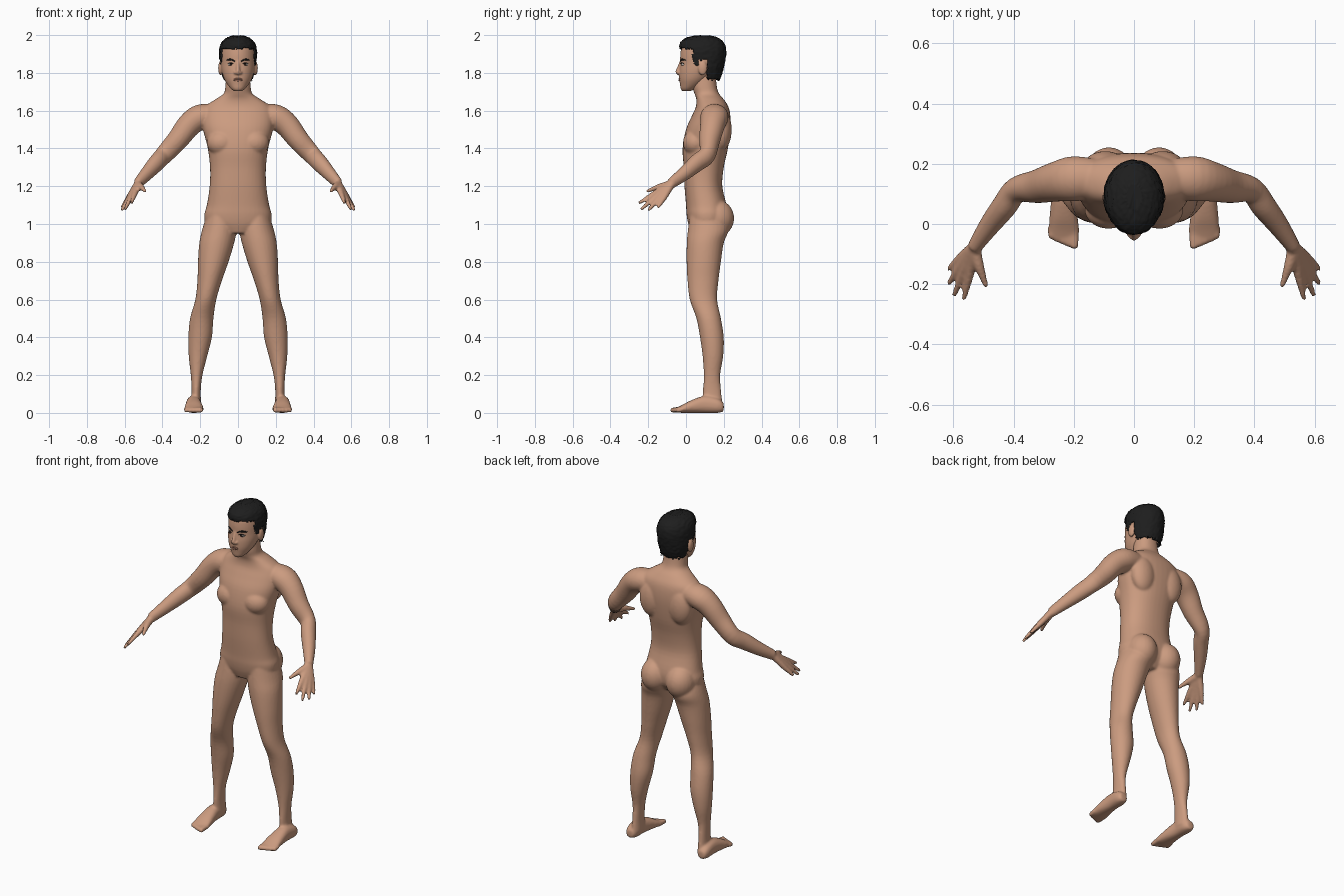
import bpy, bmesh, math, random
from mathutils import Vector, Matrix

random.seed(4)
cube = bpy.data.objects.get("Cube")
if cube:
    bpy.data.objects.remove(cube, do_unlink=True)


def material(name, rgb):
    m = bpy.data.materials.new(name)
    m.use_nodes = True
    m.diffuse_color = (*rgb, 1)
    bsdf = m.node_tree.nodes["Principled BSDF"]
    bsdf.inputs["Base Color"].default_value = (*rgb, 1)
    bsdf.inputs["Roughness"].default_value = 0.7
    return m


SKIN = material("skin", (0.6, 0.33, 0.215))
LIP = material("lip", (0.4, 0.19, 0.13))
HAIR = material("hair black", (0.013, 0.013, 0.013))
WHITE = material("eye white", (0.6, 0.56, 0.52))
IRIS = material("iris dark", (0.02, 0.012, 0.01))
X, Y, Z = Vector((1, 0, 0)), Vector((0, 1, 0)), Vector((0, 0, 1))


def spline(rows, k):
    """Smoothly resample rows of numbers."""
    rows = [Vector(r) for r in rows]
    pad = [rows[0]] + rows + [rows[-1]]
    out = []
    for p, a, b, q in zip(pad, pad[1:], pad[2:], pad[3:]):
        for i in range(k):
            t = i / k
            out.append(0.5 * (2 * a + (b - p) * t + (2 * p - 5 * a + 4 * b - q) * t * t
                              + (3 * a - p - 3 * b + q) * t ** 3))
    return out + [rows[-1]]


def loft(bm, rows, axes=None, n=28, k=4, power=2.0):
    """Closed skin through oval rings (x, y, z, half width, half depth)."""
    rows = spline(rows, k)
    rings = []
    for i, r in enumerate(rows):
        c = Vector(r[:3])
        if axes:
            u, v = axes
        else:
            t = Vector(rows[min(i + 1, len(rows) - 1)][:3]) - Vector(rows[max(i - 1, 0)][:3])
            u = t.cross(Z).normalized()
            v = t.cross(u).normalized()
        ring = []
        for j in range(n):
            co, si = math.cos(math.tau * j / n), math.sin(math.tau * j / n)
            pu = math.copysign(abs(co) ** (2 / power), co) * r[3]
            pv = math.copysign(abs(si) ** (2 / power), si) * r[4]
            ring.append(bm.verts.new(c + u * pu + v * pv))
        rings.append(ring)
    for a, b in zip(rings, rings[1:]):
        for j in range(n):
            bm.faces.new((a[j], a[(j + 1) % n], b[(j + 1) % n], b[j]))
    bm.faces.new(rings[0])
    bm.faces.new(rings[-1])


def ball(bm, centre, radii):
    bmesh.ops.create_uvsphere(bm, u_segments=24, v_segments=16, radius=1,
                              matrix=Matrix.Translation(centre) @ Matrix.Diagonal((*radii, 1)))


def level(z, x0, x1, y0, y1):
    """Horizontal ring from its extents."""
    return ((x0 + x1) / 2, (y0 + y1) / 2, z, (x1 - x0) / 2, (y1 - y0) / 2)


def flip(rows, s):
    return [(r[0] * s, *r[1:]) for r in rows]


def finish(name, bm, mats, voxel=0, smooth=0):
    bmesh.ops.recalc_face_normals(bm, faces=bm.faces)
    for f in bm.faces:
        f.smooth = True
    me = bpy.data.meshes.new(name)
    bm.to_mesh(me)
    bm.free()
    for m in mats:
        me.materials.append(m)
    ob = bpy.data.objects.new(name, me)
    bpy.context.collection.objects.link(ob)
    if voxel:
        rm = ob.modifiers.new("fuse", 'REMESH')
        rm.mode, rm.voxel_size, rm.use_smooth_shade = 'VOXEL', voxel, True
        sm = ob.modifiers.new("soften", 'SMOOTH')
        sm.factor, sm.iterations = 0.5, smooth
    return ob


# Body: torso, neck and limbs fused into one skin
body = bmesh.new()
torso = [(.95, .03, .17, .08), (1.0, .012, .21, .165), (1.05, .003, .22, .178),
         (1.1, 0, .215, .165), (1.2, -.008, .192, .15), (1.3, -.012, .2, .148),
         (1.4, -.018, .222, .16), (1.5, 0, .235, .185), (1.57, .03, .235, .19),
         (1.62, .052, .225, .175), (1.66, .055, .2, .12), (1.69, .045, .175, .076),
         (1.73, .035, .163, .067), (1.82, .04, .155, .06)]
loft(body, [level(z, -w, w, f, b) for z, f, b, w in torso], (X, Y), n=40, power=2.25)

leg = [(1.05, .02, .165, .02, .2), (.97, .008, .19, .01, .225), (.9, .02, .205, .004, .2),
       (.8, .05, .212, .003, .185), (.7, .085, .215, .008, .172), (.6, .115, .226, .02, .165),
       (.5, .13, .254, .055, .185), (.4, .138, .263, .074, .2), (.3, .163, .261, .088, .197),
       (.2, .188, .25, .094, .181), (.12, .197, .246, .09, .186), (.04, .195, .25, .09, .195)]
foot = [(.24, .2, .03, .022, .022), (.238, .17, .038, .036, .038), (.236, .1, .045, .038, .045),
        (.234, .03, .034, .046, .034), (.232, -.02, .021, .051, .021), (.231, -.045, .016, .046, .014)]
arm = [(.12, .15, 1.575, .065, .06), (.2, .15, 1.565, .075, .068), (.26, .14, 1.523, .066, .064),
       (.32, .125, 1.445, .056, .057), (.39, .113, 1.368, .043, .05), (.43, .06, 1.325, .042, .047),
       (.48, -.005, 1.27, .035, .038), (.53, -.078, 1.215, .024, .029)]
wrist = Vector((.528, -.072, 1.218))
# knuckle and tip of each finger, index to little
fingers = [((.545, -.165, 1.163), (.565, -.25, 1.11)), ((.563, -.155, 1.15), (.598, -.238, 1.077)),
           ((.574, -.136, 1.144), (.616, -.2, 1.072)), ((.577, -.113, 1.143), (.616, -.15, 1.086))]
for s in (1, -1):
    loft(body, flip([level(*r) for r in leg], s), (X, Y))
    loft(body, flip(foot, s), (X, Z), power=2.3)
    for i in range(5):
        x, tip, r = .198 + .0195 * i, -.083 + .008 * i, .016 - .0012 * i
        loft(body, flip([(x, -.01, .02, r, r), (x, tip + .012, .015, r * .9, .014),
                         (x, tip, .013, r * .6, .009)], s), (X, Z), n=12)
    loft(body, flip(arm, s))
    for knuckle, tip in fingers:
        k, t = Vector(knuckle), Vector(tip)
        path = [(wrist, .02), (wrist.lerp(k, .5), .018), (k, .0155), (k.lerp(t, .5), .0125), (t, .009)]
        loft(body, flip([(*p, r, r) for p, r in path], s), n=12)
    loft(body, flip([(.53, -.08, 1.21, .022, .022), (.516, -.135, 1.198, .018, .018),
                     (.504, -.17, 1.187, .0135, .0135), (.49, -.21, 1.172, .009, .009)], s), n=12)
    # seat, shoulder blades and chest
    ball(body, (.083 * s, .163, 1.03), (.084, .092, .098))
    ball(body, (.095 * s, .19, 1.5), (.075, .052, .11))
    ball(body, (.085 * s, .05, 1.43), (.08, .066, .07))
finish("body", body, [SKIN], .0065, 7)

# Head with nose and ears
head = bmesh.new()
skull = [(1.703, -.018, .02, .02), (1.715, -.028, .05, .037), (1.74, -.032, .09, .057),
         (1.77, -.036, .125, .074), (1.81, -.036, .16, .086), (1.85, -.031, .185, .091),
         (1.9, -.03, .19, .091), (1.94, -.02, .185, .085), (1.975, .02, .15, .055)]
loft(head, [level(z, -w, w, f, b) for z, f, b, w in skull], (X, Y), n=40)
loft(head, [(0, -.026, 1.86, .008, .008), (0, -.036, 1.83, .009, .01),
            (0, -.043, 1.806, .012, .013), (0, -.038, 1.794, .01, .008)], n=16)
for s in (1, -1):
    ball(head, (.013 * s, -.037, 1.801), (.009, .011, .008))
    ball(head, (.092 * s, .088, 1.825), (.013, .024, .038))
finish("head", head, [SKIN], .005, 3)

# Lips
lips = bmesh.new()
for z, r in ((1.7685, .004), (1.7615, .005)):
    loft(lips, [(-.027, -.028, 1.764, .001, .001), (-.012, -.034, z, .004, r),
                (.012, -.034, z, .004, r), (.027, -.028, 1.764, .001, .001)], (Y, Z), n=12)
finish("lips", lips, [LIP])

# Eyes, with the iris picked by the facing of each face
for s, side in ((1, "left"), (-1, "right")):
    eye = bmesh.new()
    ball(eye, (.037 * s, -.012, 1.845), (.017, .014, .009))
    for f in eye.faces:
        c = f.calc_center_median()
        if c.y < -.012 and abs(c.x - .037 * s) < .0085:
            f.material_index = 1
    finish(side + "_eye", eye, [WHITE, IRIS])
    # brow and upper lash line
    brow = bmesh.new()
    loft(brow, flip([(.015, -.029, 1.861, .002, .003), (.04, -.022, 1.871, .004, .005),
                     (.063, -.002, 1.867, .002, .002)], s), (Y, Z), n=10)
    loft(brow, flip([(.02, -.026, 1.846, .002, .001), (.037, -.024, 1.853, .004, .0025),
                     (.056, -.011, 1.847, .002, .001)], s), (Y, Z), n=10)
    finish(side + "_brow", brow, [HAIR])


# Hair: a rough cap trimmed along the hairline
def hairline(y):
    if y < .035:
        return 1.93
    if y < .068:
        return 1.835
    return 1.868 if y < .112 else 1.765


hair = bmesh.new()
cap = [(1.755, .09, .17, .06), (1.77, .04, .182, .078), (1.82, 0, .198, .094),
       (1.87, -.022, .209, .099), (1.92, -.034, .213, .1), (1.96, -.03, .2, .088),
       (1.985, 0, .17, .062), (1.998, .05, .13, .025)]
loft(hair, [level(z, -w, w, f, b) for z, f, b, w in cap], (X, Y), n=72, k=7)
hidden = [f for f in hair.faces
          if f.calc_center_median().z < hairline(f.calc_center_median().y) + random.uniform(-.006, .006)]
bmesh.ops.delete(hair, geom=hidden, context='FACES')
for v in hair.verts:
    out = Vector((v.co.x, v.co.y - .09, (v.co.z - 1.87) * .5)).normalized()
    v.co += out * random.uniform(-.003, .002)
cap_ob = finish("hair", hair, [HAIR])
shell = cap_ob.modifiers.new("thickness", 'SOLIDIFY')
shell.thickness, shell.offset = .01, -1
